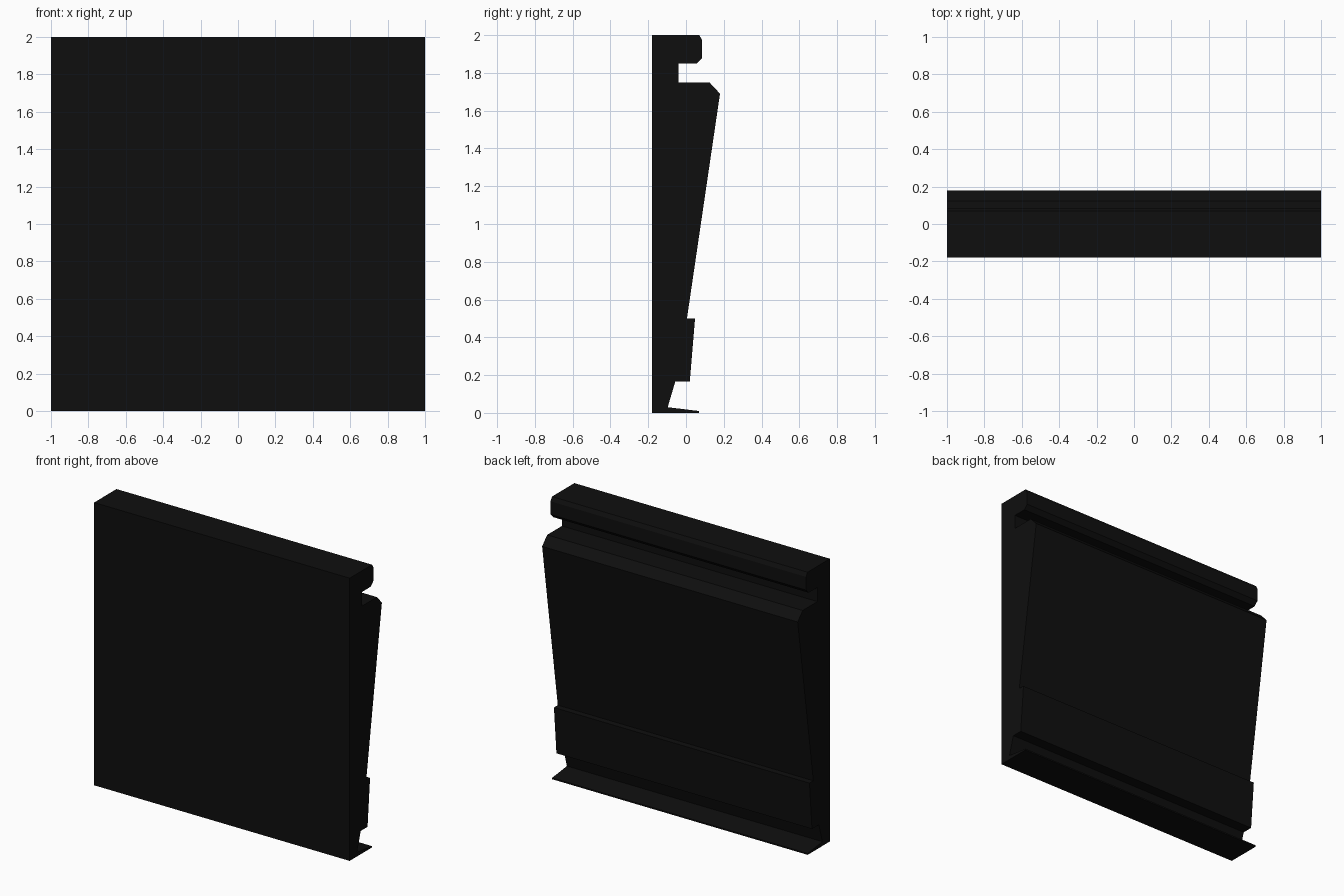
import bpy, bmesh

if "Cube" in bpy.data.objects:
    bpy.data.objects.remove(bpy.data.objects["Cube"])

# Near-black finish for the whole panel
black = bpy.data.materials.new("near_black")
black.diffuse_color = (0.0045, 0.0045, 0.0045, 1)
black.use_nodes = True
black.node_tree.nodes["Principled BSDF"].inputs["Base Color"].default_value = black.diffuse_color

# Side profile (y, z): flat front, moulded back
profile = [
    (-0.18, 0), (0.068, 0), (0.068, 0.01),              # thin foot lip
    (-0.097, 0.03), (-0.057, 0.165),                    # lower recess
    (0.02, 0.165), (0.048, 0.50),                       # skirting band
    (0.005, 0.50), (0.18, 1.69), (0.124, 1.75),         # leaning panel
    (-0.041, 1.75), (-0.041, 1.85),                     # upper groove
    (0.057, 1.85), (0.086, 1.88), (0.086, 1.973),       # top rail
    (0.07, 2.0), (-0.18, 2.0),
]

# Sweep the profile along the wall length
bm = bmesh.new()
end = bm.faces.new([bm.verts.new((-1, y, z)) for y, z in profile])
out = bmesh.ops.extrude_face_region(bm, geom=[end], use_keep_orig=True)
verts = [g for g in out["geom"] if isinstance(g, bmesh.types.BMVert)]
bmesh.ops.translate(bm, verts=verts, vec=(2, 0, 0))
bmesh.ops.recalc_face_normals(bm, faces=bm.faces)
bmesh.ops.triangulate(bm, faces=[f for f in bm.faces if len(f.verts) > 4])

mesh = bpy.data.meshes.new("wall_panel")
bm.to_mesh(mesh)
bm.free()
mesh.materials.append(black)
panel = bpy.data.objects.new("wall_panel", mesh)
bpy.context.collection.objects.link(panel)
